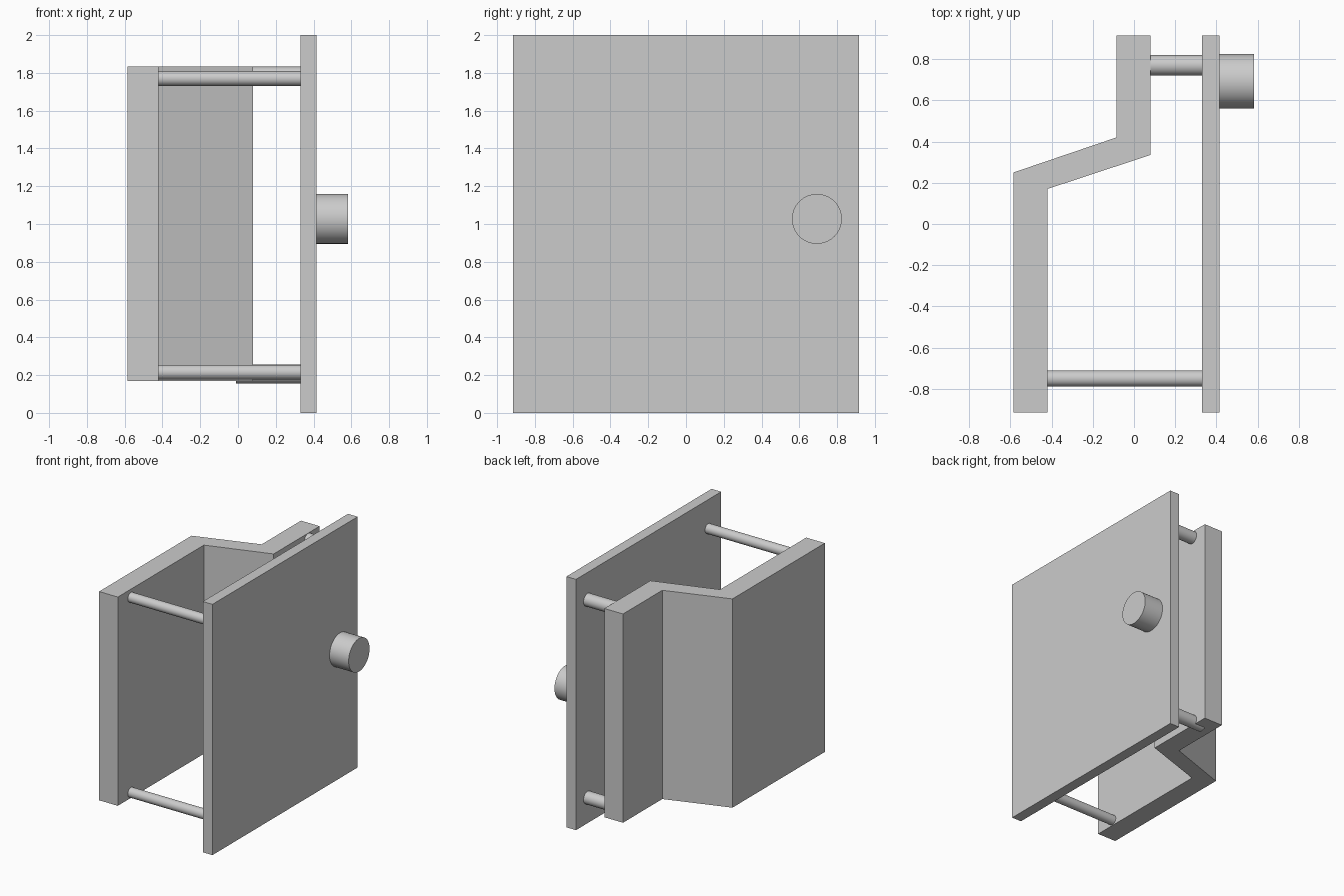
import bpy
import bmesh
from math import radians
from mathutils import Matrix, Vector

cube = bpy.data.objects.get("Cube")
if cube:
    bpy.data.objects.remove(cube, do_unlink=True)

# One plain grey for every part
grey = bpy.data.materials.new("light grey")
grey.use_nodes = True
colour = (0.6, 0.6, 0.6, 1)
grey.diffuse_color = colour
grey.node_tree.nodes["Principled BSDF"].inputs["Base Color"].default_value = colour


def finish(name, bm):
    bmesh.ops.recalc_face_normals(bm, faces=bm.faces)
    mesh = bpy.data.meshes.new(name)
    bm.to_mesh(mesh)
    bm.free()
    mesh.materials.append(grey)
    obj = bpy.data.objects.new(name, mesh)
    bpy.context.collection.objects.link(obj)
    return obj


def prism(name, outline, bottom, top):
    """Extrude a plan outline upwards."""
    bm = bmesh.new()
    face = bm.faces.new([bm.verts.new((x, y, bottom)) for x, y in outline])
    extruded = bmesh.ops.extrude_face_region(bm, geom=[face])["geom"]
    verts = [v for v in extruded if isinstance(v, bmesh.types.BMVert)]
    bmesh.ops.translate(bm, verts=verts, vec=(0, 0, top - bottom))
    return finish(name, bm)


def rod(name, x0, x1, y, z, radius):
    """Cylinder lying along x."""
    bm = bmesh.new()
    place = Matrix.Translation(Vector(((x0 + x1) / 2, y, z))) @ Matrix.Rotation(radians(90), 4, "Y")
    bmesh.ops.create_cone(bm, cap_ends=True, segments=64, radius1=radius,
                          radius2=radius, depth=x1 - x0, matrix=place)
    obj = finish(name, bm)
    bpy.ops.object.select_all(action="DESELECT")
    obj.select_set(True)
    bpy.context.view_layer.objects.active = obj
    bpy.ops.object.shade_smooth_by_angle(angle=radians(30))


depth = 0.915
inner, outer = 0.33, 0.415

# Flat front panel
prism("panel", [(inner, -depth), (outer, -depth), (outer, depth), (inner, depth)], 0, 2)

# Stepped backing plate
prism("stepped_plate", [(-0.585, -depth), (-0.42, -depth), (-0.42, 0.17), (0.08, 0.335),
                        (0.08, depth), (-0.085, depth), (-0.085, 0.42), (-0.585, 0.25)],
      0.17, 1.835)

# Spacer rods joining the plates
for level, z_front, z_back in (("lower", 0.215, 0.205), ("upper", 1.77, 1.783)):
    rod(level + "_front_rod", -0.43, inner + 0.01, -0.75, z_front, 0.039)
    rod(level + "_back_rod", -0.01, inner + 0.01, 0.77, z_back, 0.05)

# Round knob
rod("knob", outer - 0.01, 0.583, 0.693, 1.027, 0.132)
